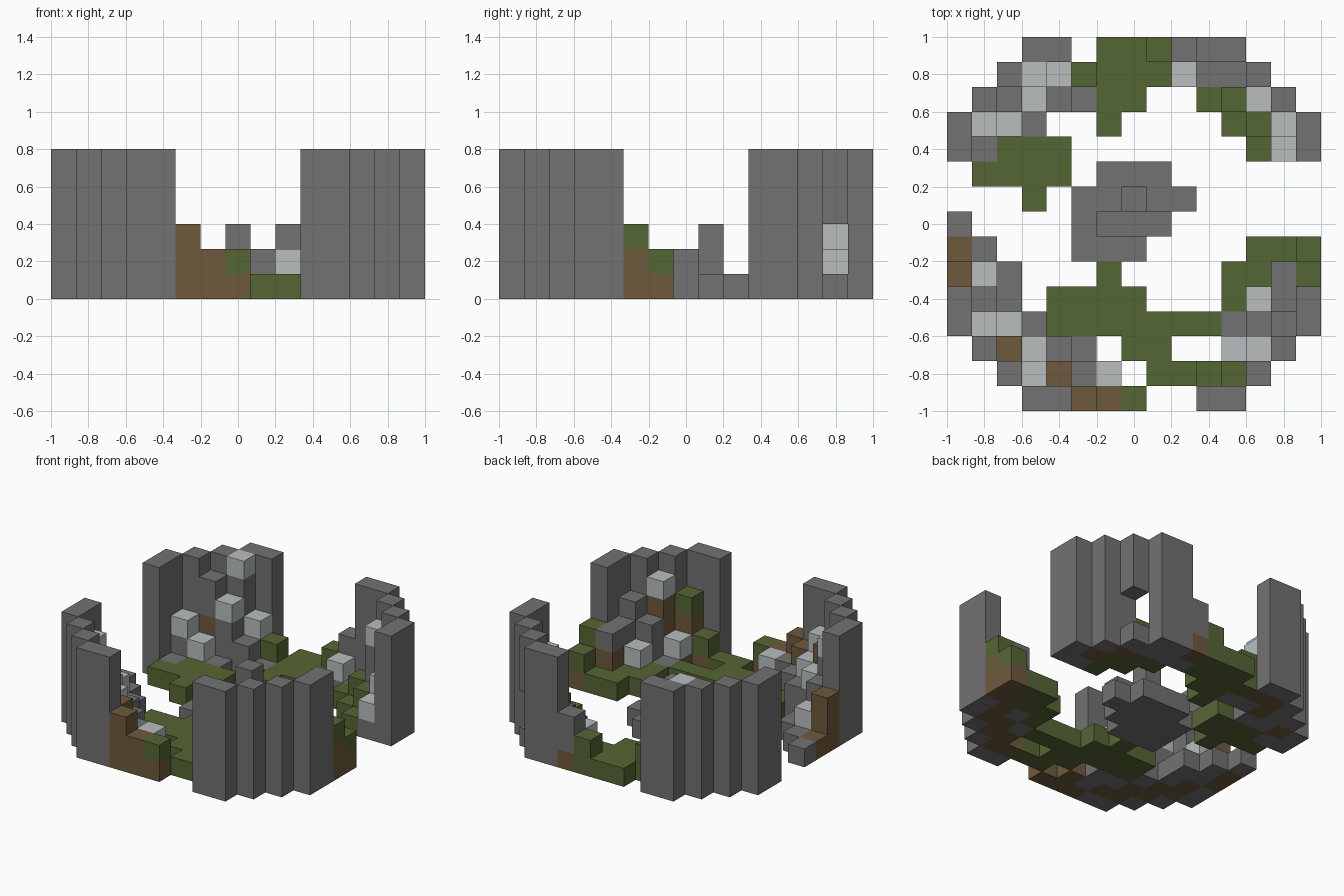
import bpy, bmesh
from mathutils import Vector

cube = bpy.data.objects.get("Cube")
if cube:
    bpy.data.objects.remove(cube, do_unlink=True)

N = 15
CELL = 2 / N
COLOURS = {
    "stone": (0.168, 0.168, 0.168, 1),
    "moss": (0.091, 0.133, 0.034, 1),
    "dirt": (0.156, 0.102, 0.045, 1),
    "pale_stone": (0.48, 0.515, 0.515, 1),
}
NAMES = list(COLOURS)
STONE, MOSS, DIRT, PALE = range(len(NAMES))
materials = []
for name, rgba in COLOURS.items():
    mat = bpy.data.materials.new(name)
    mat.use_nodes = True
    mat.diffuse_color = rgba
    bsdf = mat.node_tree.nodes["Principled BSDF"]
    bsdf.inputs["Base Color"].default_value = rgba
    bsdf.inputs["Roughness"].default_value = 0.9
    materials.append(mat)

parts = {}


def stack(part, i, j, height, top=STONE, body=None, base=None):
    """Pile blocks on one grid cell, with its own top and base colour."""
    blocks = parts.setdefault(part, {})
    body = top if body is None else body
    for k in range(height):
        blocks[i, j, k] = body
    if base is not None:
        blocks[i, j, 0] = base
    blocks[i, j, height - 1] = top


def run(part, j, first, last, height=1, top=MOSS):
    for i in range(first, last + 1):
        stack(part, i, j, height, top)


def rubble(part, top, cells, body=STONE):
    for i, j, h in cells:
        stack(part, i, j, h, top, body, DIRT if h > 2 else None)


# Four tall wall corners, mirrored on both axes
QUARTER = [(0, 4), (0, 3), (1, 2), (2, 1), (3, 0), (4, 0)]
for side_x, x_name in ((False, "right"), (True, "left")):
    for side_y, y_name in ((False, "front"), (True, "back")):
        for i, j in QUARTER:
            stack(f"{y_name}_{x_name}_wall", N - 1 - i if side_x else i,
                  N - 1 - j if side_y else j, 6)

# Window through the back left wall
for k in (1, 2):
    del parts["back_left_wall"][12, 13, k]

# Central stone platform
for j, first, last in ((9, 6, 8), (8, 5, 9), (7, 5, 8), (6, 5, 7)):
    run("centre_platform", j, first, last, 1, STONE)
run("centre_platform", 7, 6, 8, 2, STONE)
stack("centre_platform", 7, 8, 3)

# Moss floor patches
for j, first, last in ((5, 6, 6), (4, 4, 7), (3, 4, 10), (2, 7, 8), (1, 8, 9)):
    run("front_moss", j, first, last)
for j, first, last in ((14, 6, 7), (13, 6, 8), (12, 6, 7), (11, 6, 6)):
    run("back_moss", j, first, last)
stack("back_moss", 8, 14, 2, MOSS)
for j, first, last in ((10, 2, 4), (9, 1, 4), (8, 3, 3)):
    run("right_moss", j, first, last)
for j, first, last in ((6, 12, 13), (5, 11, 12), (4, 11, 11)):
    run("left_moss", j, first, last)
for i, j, h in ((10, 12, 1), (11, 12, 2), (11, 11, 1), (12, 11, 2), (12, 10, 1)):
    stack("back_left_moss", i, j, h, MOSS)

# Broken earth bank across the front gap
stack("front_bank", 5, 0, 3, DIRT)
stack("front_bank", 6, 0, 2, DIRT)
stack("front_bank", 7, 0, 2, MOSS, DIRT)

# Broken earth banks on the two sides
stack("left_bank", 14, 5, 3, MOSS, DIRT)
stack("left_bank", 14, 6, 2, MOSS, DIRT)
stack("right_bank", 0, 5, 3, DIRT)
stack("right_bank", 0, 6, 1, DIRT)
stack("right_bank", 0, 7, 1)

# Rubble inside the back right wall
rubble("back_right_rubble", STONE, [(4, 12, 2), (5, 12, 1), (3, 11, 1), (1, 10, 1)])
rubble("back_right_rubble", PALE,
       [(3, 13, 6), (4, 13, 3), (3, 12, 4), (1, 11, 3), (2, 11, 2)])
stack("back_right_rubble", 2, 12, 5)
parts["back_right_rubble"][2, 12, 2] = DIRT
stack("back_right_rubble", 5, 13, 2, MOSS)

# Rubble inside the back left wall
rubble("back_left_rubble", STONE, [(9, 14, 3), (10, 13, 1), (11, 13, 1)])
rubble("back_left_rubble", PALE, [(9, 13, 2), (12, 12, 5), (13, 11, 3), (13, 10, 2)])

# Rubble inside the front right wall
rubble("front_right_rubble", STONE,
       [(1, 6, 1), (2, 5, 1), (1, 4, 3), (2, 4, 1), (3, 3, 2),
        (4, 2, 2), (5, 2, 1), (5, 1, 2)])
rubble("front_right_rubble", PALE,
       [(1, 5, 2), (1, 3, 5), (2, 3, 3), (3, 2, 3), (3, 1, 4)])
rubble("front_right_rubble", PALE, [(6, 1, 2)], DIRT)
rubble("front_right_rubble", DIRT, [(2, 2, 4), (4, 1, 3)])

# Rubble inside the front left wall
rubble("front_left_rubble", STONE, [(13, 3, 4), (12, 3, 3), (13, 4, 3), (11, 3, 1)])
rubble("front_left_rubble", STONE, [(13, 5, 3)], DIRT)
rubble("front_left_rubble", PALE, [(12, 2, 5), (11, 2, 2)], DIRT)
rubble("front_left_rubble", PALE, [(12, 4, 2)])
rubble("front_left_rubble", MOSS, [(11, 1, 4), (10, 1, 2)], DIRT)

# Build every part from the exposed block faces only
filled = {cell for blocks in parts.values() for cell in blocks}
AXES = [Vector(v) for v in ((1, 0, 0), (0, 1, 0), (0, 0, 1))]
for part, blocks in parts.items():
    bm = bmesh.new()
    for cell, colour in blocks.items():
        centre = Vector(cell) + Vector((0.5, 0.5, 0.5))
        for a in range(3):
            for sign in (1, -1):
                normal = AXES[a] * sign
                if tuple(int(c) for c in Vector(cell) + normal) in filled:
                    continue
                u, v = AXES[(a + 1) % 3], AXES[(a + 2) % 3] * sign
                corners = [centre + (normal + u * p + v * q) / 2
                           for p, q in ((-1, -1), (1, -1), (1, 1), (-1, 1))]
                face = bm.faces.new([
                    bm.verts.new((c - Vector((N / 2, N / 2, 0))) * CELL)
                    for c in corners])
                face.material_index = colour
    bmesh.ops.remove_doubles(bm, verts=bm.verts, dist=0.001)
    mesh = bpy.data.meshes.new(part)
    bm.to_mesh(mesh)
    bm.free()
    for mat in materials:
        mesh.materials.append(mat)
    bpy.context.collection.objects.link(bpy.data.objects.new(part, mesh))
